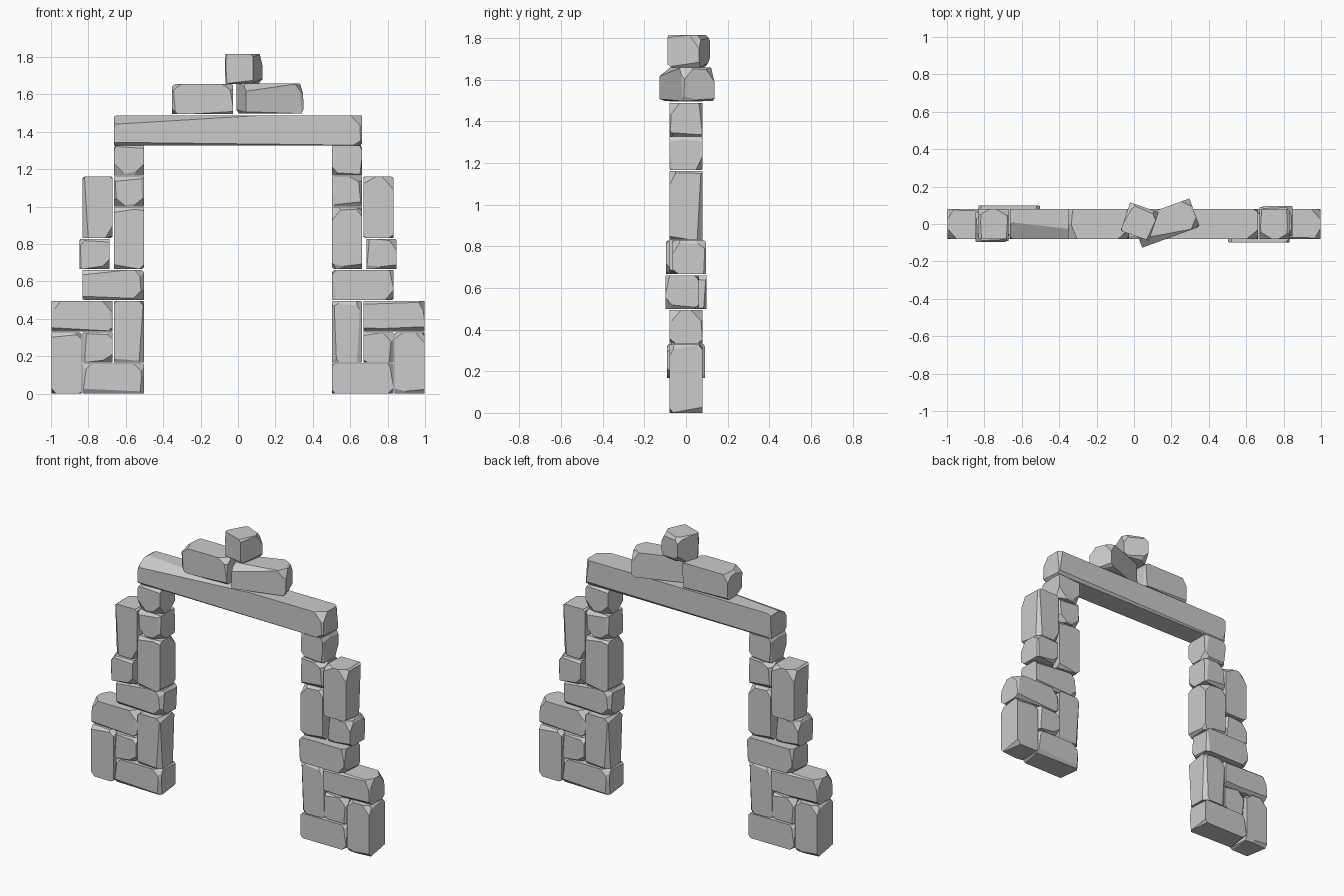
import bpy, bmesh, math, random
from mathutils import Vector

if "Cube" in bpy.data.objects:
    bpy.data.objects.remove(bpy.data.objects["Cube"])

random.seed(7)
CELL = 1 / 6   # all stones are cut to whole cells of this size


def chip(bm, half, corner, dist):
    """Slice one corner off, cutting dist along each of its three edges."""
    p = Vector([s * h for s, h in zip(corner, half)])
    n = Vector([s / d for s, d in zip(corner, dist)]).normalized()
    p.x -= corner[0] * dist[0]
    geom = bm.verts[:] + bm.edges[:] + bm.faces[:]
    cut = bmesh.ops.bisect_plane(bm, geom=geom, dist=1e-5, plane_co=p,
                                 plane_no=n, clear_outer=True)
    edges = [e for e in cut["geom_cut"]
             if isinstance(e, bmesh.types.BMEdge) and e.is_boundary]
    if edges:
        bmesh.ops.edgeloop_fill(bm, edges=edges)


def stone(name, cells, centre, turn=0, big=None):
    """Rough-hewn block: a box with chipped corners and slivers off its edges."""
    half = [(c * CELL - 0.006) / 2 for c in cells]
    bm = bmesh.new()
    bmesh.ops.create_cube(bm, size=2)
    bmesh.ops.scale(bm, vec=half, verts=bm.verts)
    corners = [(a, b, c) for a in (-1, 1) for b in (-1, 1) for c in (-1, 1)]
    if big:
        chip(bm, half, *big)
    for corner in random.sample(corners, 3):
        chip(bm, half, corner, [random.uniform(0.03, 0.07) for _ in half])
    for corner in corners:
        d = [random.uniform(0.01, 0.03) for _ in half]
        axis = random.randrange(3)
        d[axis] = 2 * half[axis] * random.uniform(0.5, 1.8)
        chip(bm, half, corner, d)
    bmesh.ops.recalc_face_normals(bm, faces=bm.faces)
    me = bpy.data.meshes.new(name)
    bm.to_mesh(me)
    bm.free()
    ob = bpy.data.objects.new(name, me)
    ob.location = centre
    ob.rotation_euler.z = math.radians(turn)
    bpy.context.collection.objects.link(ob)
    return ob


# Left pillar stones: name, column, row, width, height (in cells), depth shift
pillar = [
    ("base_stone", 1, 0, 2, 1, 0),
    ("outer_foot_stone", 0, 0, 1, 2, 0),
    ("small_infill_stone", 1, 1, 1, 1, -0.01),
    ("inner_lower_stone", 2, 1, 1, 2, 0),
    ("outer_ledge_stone", 0, 2, 2, 1, 0),
    ("tie_stone", 1, 3, 2, 1, 0.018),
    ("inner_upper_stone", 2, 4, 1, 2, 0),
    ("outer_small_stone", 1, 4, 1, 1, -0.016),
    ("outer_top_stone", 1, 5, 1, 2, 0),
    ("inner_cap_stone", 2, 6, 1, 1, 0),
    ("lintel_bearing_stone", 2, 7, 1, 1, 0),
]
for name, col, row, w, h, shift in pillar:
    x = -1 + (col + w / 2) * CELL
    if name == "outer_small_stone":
        x -= 0.018
    z = (row + h / 2) * CELL - 0.003
    left = stone(name + "_left", (w, 1, h), (x, shift, z))
    # The right pillar is the left one turned half round
    right = left.copy()
    right.name = name + "_right"
    right.location = (-x, -shift, z)
    right.rotation_euler.z = math.pi
    bpy.context.collection.objects.link(right)

# Lintel beam, split away along its front top edge
stone("lintel", (8, 1, 1), (0, 0, 1.408), big=((-1, -1, 1), (0.8, 0.09, 0.048)))

# Crown of three loose stones
stone("crown_left_stone", (2, 1, 1), (-0.19, 0, 1.575), big=((-1, -1, 1), (0.05, 0.12, 0.04)))
stone("crown_right_stone", (2, 1, 1), (0.17, 0.005, 1.577), 20, ((-1, -1, 1), (0.3, 0.05, 0.04)))
stone("crown_top_stone", (1, 1, 1), (0.03, 0.013, 1.735), -19)
